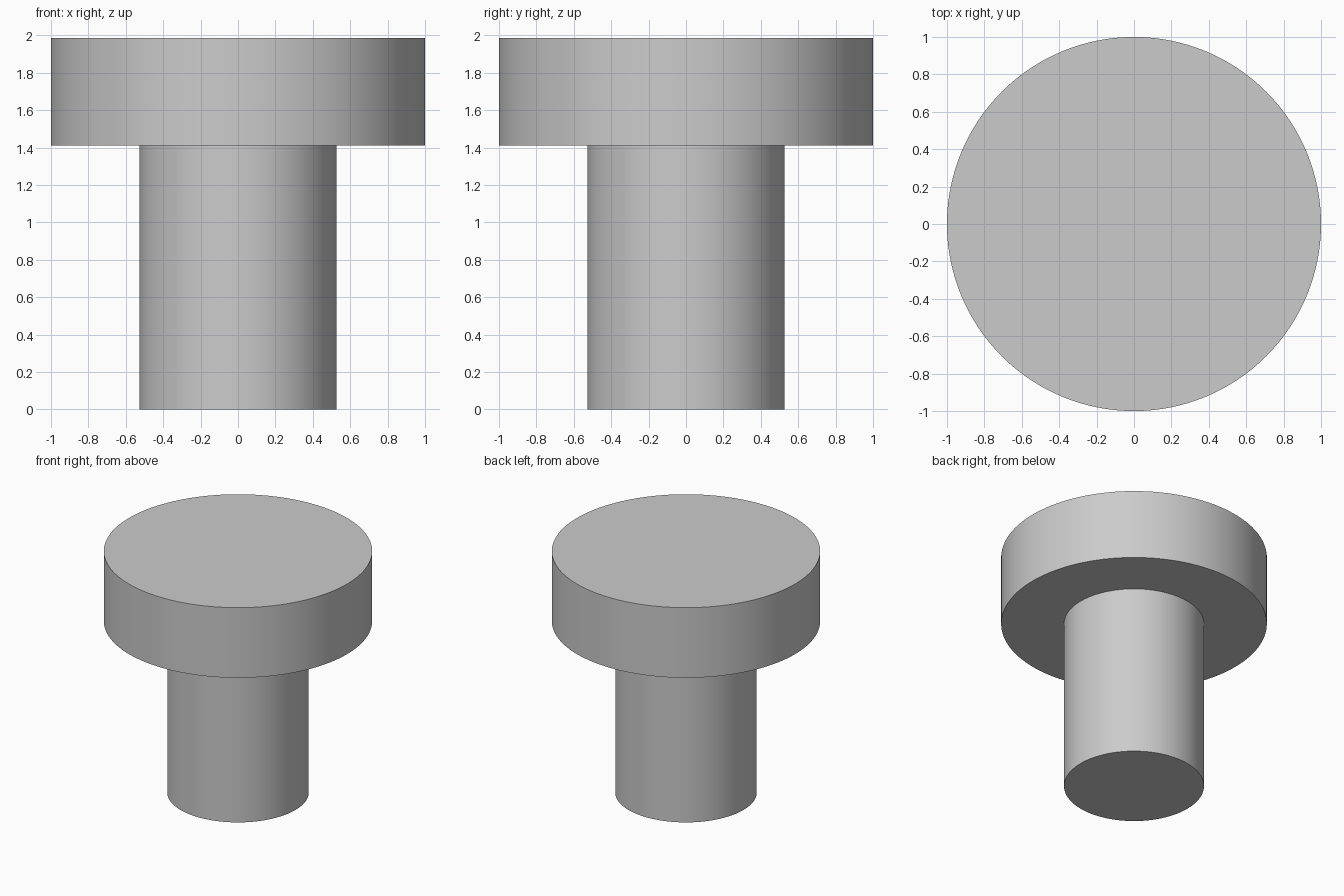
import bpy
import bmesh
import math

SIDES = 128
SHAFT_RADIUS, HEAD_RADIUS = 0.527, 1.0
SHOULDER_Z, TOP_Z = 1.41, 1.987

cube = bpy.data.objects.get("Cube")
if cube:
    bpy.data.objects.remove(cube, do_unlink=True)

# Plain grey finish
grey = bpy.data.materials.new("plain_grey")
grey.use_nodes = True
colour = (0.6, 0.6, 0.6, 1.0)
grey.diffuse_color = colour
grey.node_tree.nodes["Principled BSDF"].inputs["Base Color"].default_value = colour

# Half section from the shaft's base, out under the head, to the head's rim
profile = [(SHAFT_RADIUS, 0), (SHAFT_RADIUS, SHOULDER_Z),
           (HEAD_RADIUS, SHOULDER_Z), (HEAD_RADIUS, TOP_Z)]

# Turn the section around z, then close both ends with flat caps
bm = bmesh.new()
verts = [bm.verts.new((r, 0, z)) for r, z in profile]
edges = [bm.edges.new(pair) for pair in zip(verts, verts[1:])]
bmesh.ops.spin(bm, geom=verts + edges, cent=(0, 0, 0), axis=(0, 0, 1),
               angle=math.tau, steps=SIDES)
bmesh.ops.remove_doubles(bm, verts=bm.verts, dist=0.0001)
bmesh.ops.holes_fill(bm, edges=[e for e in bm.edges if e.is_boundary], sides=0)
bmesh.ops.recalc_face_normals(bm, faces=bm.faces)

mesh = bpy.data.meshes.new("headed_pin")
bm.to_mesh(mesh)
bm.free()
mesh.materials.append(grey)
pin = bpy.data.objects.new("headed_pin", mesh)
bpy.context.collection.objects.link(pin)

# Smooth round walls with crisp rims
bpy.ops.object.select_all(action="DESELECT")
pin.select_set(True)
bpy.context.view_layer.objects.active = pin
bpy.ops.object.shade_smooth_by_angle(angle=math.radians(30))
